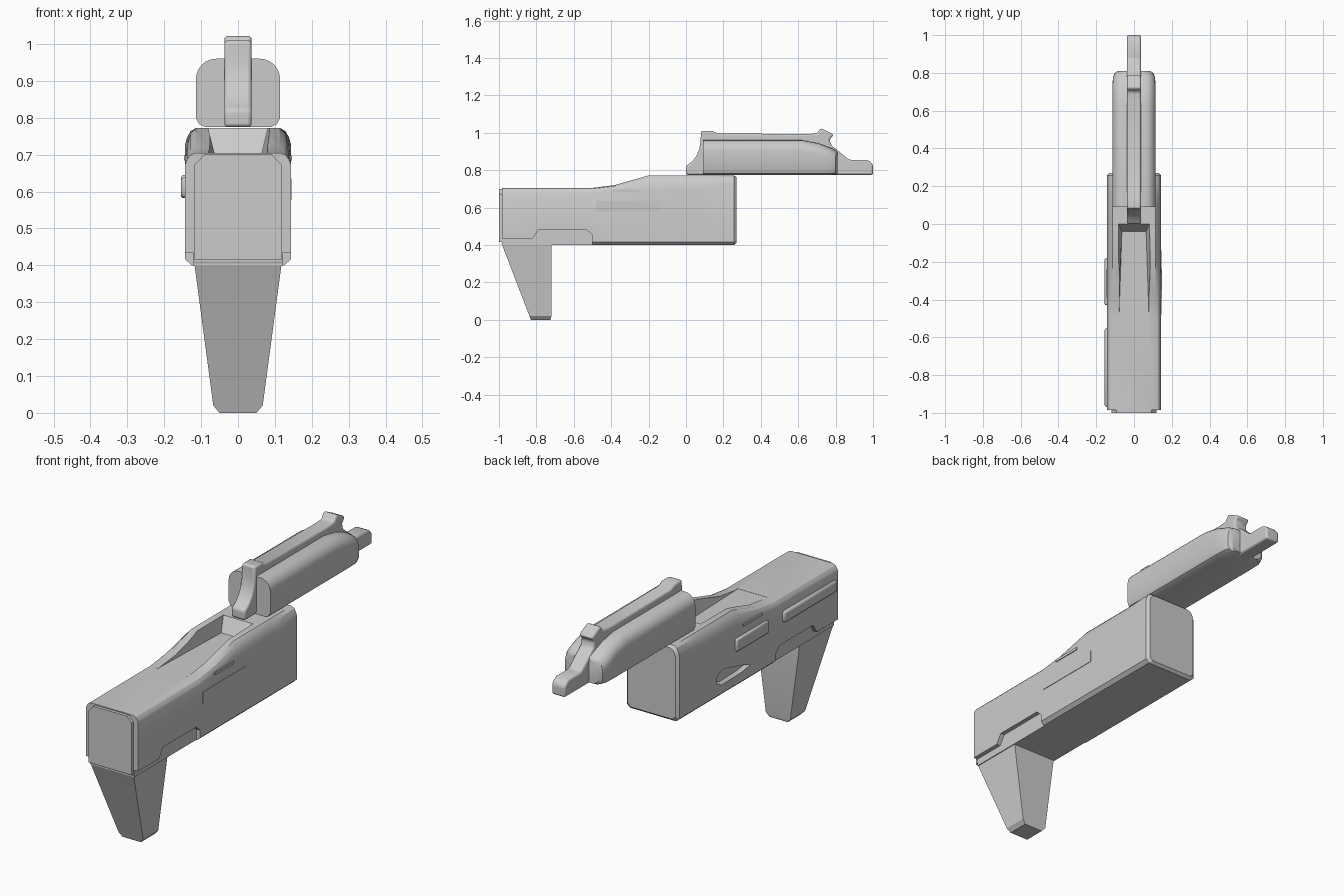
import bpy, bmesh
from math import cos, sin, pi, radians

if "Cube" in bpy.data.objects:
    bpy.data.objects.remove(bpy.data.objects["Cube"])


def finish(name, bm, bevel=0.0, segs=2):
    bmesh.ops.recalc_face_normals(bm, faces=bm.faces)
    me = bpy.data.meshes.new(name)
    bm.to_mesh(me)
    bm.free()
    ob = bpy.data.objects.new(name, me)
    bpy.context.collection.objects.link(ob)
    if bevel:
        m = ob.modifiers.new("Bevel", "BEVEL")
        m.width, m.segments, m.limit_method = bevel, segs, "ANGLE"
    return ob


def loft(name, rings, bevel=0.0, segs=2):
    """Skin a list of equal-length closed rings and cap the ends."""
    bm = bmesh.new()
    vs = [[bm.verts.new(p) for p in r] for r in rings]
    n = len(vs[0])
    for a, b in zip(vs, vs[1:]):
        for i in range(n):
            bm.faces.new((a[i], a[(i + 1) % n], b[(i + 1) % n], b[i]))
    bm.faces.new(vs[0])
    bm.faces.new(vs[-1])
    return finish(name, bm, bevel, segs)


def prism(name, yz, x0, x1, bevel=0.0, segs=2):
    """Side profile (y, z) extruded across x."""
    return loft(name, [[(x, y, z) for y, z in yz] for x in (x0, x1)], bevel, segs)


def box(name, x0, x1, y0, y1, z0, z1, bevel=0.0):
    return prism(name, [(y0, z0), (y1, z0), (y1, z1), (y0, z1)], x0, x1, bevel)


def mirrored(half, y):
    """Full cross-section from right-hand (x, z) points."""
    return [(x, y, z) for x, z in half] + [(-x, y, z) for x, z in reversed(half)]


def cut(target, cutter):
    m = target.modifiers.new("Cut", "BOOLEAN")
    m.operation, m.object, m.solver = "DIFFERENCE", cutter, "EXACT"
    bpy.context.view_layer.objects.active = target
    bpy.ops.object.modifier_apply(modifier=m.name)
    bpy.data.objects.remove(cutter, do_unlink=True)


# Main body: y, shoulder height, top height, inset
sections = [(-0.985, 0.675, 0.705, 0.0), (-0.50, 0.678, 0.705, 0.0), (-0.38, 0.69, 0.72, 0.0),
            (-0.20, 0.692, 0.772, 0.0), (0.06, 0.692, 0.772, 0.0), (0.13, 0.703, 0.772, 0.0),
            (0.20, 0.722, 0.772, 0.0), (0.257, 0.73, 0.772, 0.0), (0.27, 0.725, 0.762, 0.012)]
rings = []
for y, zs, zt, d in sections:
    h = zt - zs
    half = [(0.126 - d, 0.40 + d), (0.143 - d, 0.416 + d), (0.143 - d, zs),
            (0.138 - d, zs + h * 0.4), (0.129 - d, zs + h * 0.8), (0.114 - d, zt)]
    rings.append(mirrored(half, y))
body = loft("main_body", rings)

# Open channel in the top, with a sloped end wall
cut(body, loft("channel_cutter", [
    [(-0.08, -0.52, 0.704), (0.08, -0.52, 0.704), (0.064, -0.04, 0.704), (-0.064, -0.04, 0.704)],
    [(-0.088, -0.52, 0.80), (0.088, -0.52, 0.80), (0.088, 0.018, 0.80), (-0.088, 0.018, 0.80)]]))

# Stepped lower rear edge, filled by the narrower grip frame
step = [(-0.82, 0.435), (-0.79, 0.48), (-0.53, 0.48), (-0.50, 0.452)]
cut(body, prism("step_cutter", [(-1.1, 0.435)] + step + [(-0.50, 0.3), (-1.1, 0.3)], -0.3, 0.3))
prism("grip_frame", [(-0.985, 0.44)] + step + [(-0.50, 0.40), (-0.985, 0.40)], -0.122, 0.122)

# Teardrop recess on the left side
drop = [(-0.33, 0.468), (-0.25, 0.455), (-0.07, 0.45), (-0.03, 0.47),
        (-0.02, 0.50), (-0.04, 0.53), (-0.09, 0.54), (-0.18, 0.515)]
cut(body, loft("recess_cutter", [
    [(-0.16, y, z) for y, z in drop],
    [(-0.125, -0.12 + (y + 0.12) * 0.75, 0.49 + (z - 0.49) * 0.6) for y, z in drop]]))

# Rear cap plate
cap = [(0.118, 0.415), (0.118, 0.672), (0.092, 0.70)]
loft("rear_cap", [mirrored(cap, -1.0), mirrored(cap, -0.97)])

# Tapered grip
levels = [(0.41, 0.119, -0.987, -0.72), (0.02, 0.067, -0.837, -0.72), (0.0, 0.05, -0.83, -0.725)]
loft("grip", [[(-w, a, z), (w, a, z), (w, b, z), (-w, b, z)] for z, w, a, b in levels])

# Side panels, tabs and left-hand strips
box("right_panel", 0.13, 0.1455, -0.48, -0.14, 0.577, 0.635)
box("left_panel", -0.155, -0.13, -0.43, -0.18, 0.582, 0.645, 0.008)
box("left_rear_strip", -0.155, -0.13, -0.97, -0.55, 0.582, 0.64, 0.012)
for side, s in (("left", -1), ("right", 1)):
    xs = sorted((s * 0.12, s * 0.147))
    box(side + "_tab", xs[0], xs[1], -0.39, -0.24, 0.684, 0.697)

# Rounded upper slide
rings = []
for y, w, zt, zb in [(0.09, 0.114, 0.96, 0.775), (0.62, 0.114, 0.96, 0.775),
                     (0.71, 0.114, 0.943, 0.775), (0.775, 0.112, 0.918, 0.775),
                     (0.80, 0.102, 0.906, 0.776), (0.81, 0.085, 0.895, 0.78)]:
    half = [(w - 0.025, zb), (w - 0.008, zb + 0.008), (w, zb + 0.025)]
    for i in range(7):
        a = i * pi / 12
        half.append((w - 0.055 + 0.055 * cos(a), zt - 0.055 + 0.055 * sin(a)))
    rings.append(mirrored(half, y))
loft("upper_slide", rings)

# Central spine: curved tail, rear sight, rail, front sight and muzzle
spine = [(0.0, 0.775), (0.0, 0.822), (0.03, 0.843), (0.055, 0.875), (0.07, 0.91), (0.078, 0.95),
         (0.08, 1.01), (0.14, 1.01), (0.17, 0.996), (0.65, 0.993), (0.70, 0.996), (0.72, 1.025),
         (0.79, 0.99), (0.768, 0.965), (0.775, 0.935), (0.82, 0.898), (0.872, 0.855), (0.965, 0.855),
         (0.985, 0.845), (1.0, 0.828), (1.0, 0.775)]
prism("spine_and_muzzle", spine, -0.037, 0.037, 0.01, 3)

# Smooth shading with sharp edges kept
bpy.ops.object.select_all(action="DESELECT")
for ob in bpy.context.scene.objects:
    ob.select_set(True)
    bpy.context.view_layer.objects.active = ob
bpy.ops.object.shade_smooth_by_angle(angle=radians(30))
